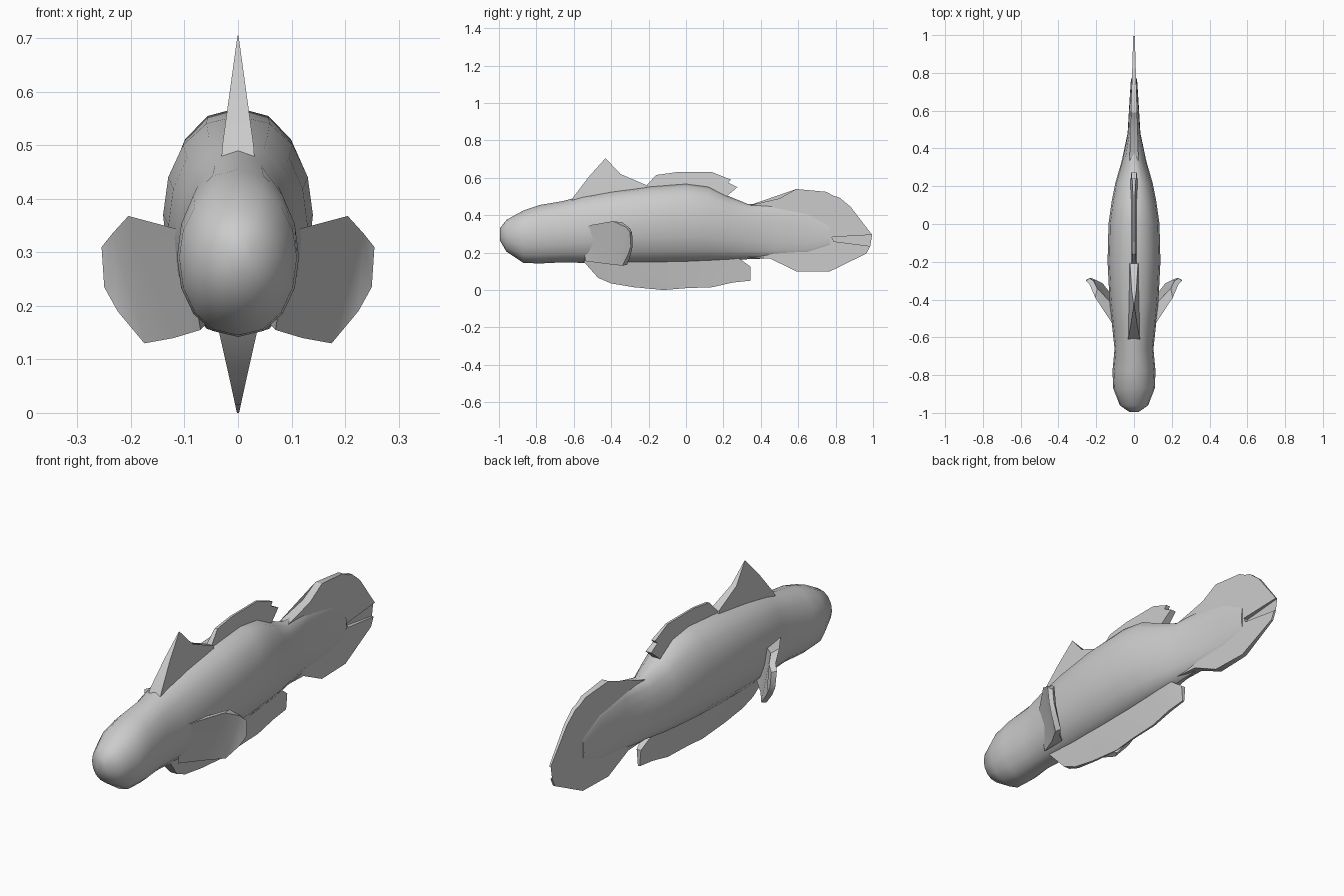
import bpy, bmesh, math


def finish(name, bm, angle=40):
    bmesh.ops.recalc_face_normals(bm, faces=bm.faces)
    mesh = bpy.data.meshes.new(name)
    bm.to_mesh(mesh)
    bm.free()
    ob = bpy.data.objects.new(name, mesh)
    bpy.context.collection.objects.link(ob)
    bpy.ops.object.select_all(action='DESELECT')
    ob.select_set(True)
    bpy.context.view_layer.objects.active = ob
    bpy.ops.object.shade_smooth_by_angle(angle=math.radians(angle))
    return ob


def sheet(name, front, back):
    """Closed solid between two matching outlines."""
    bm = bmesh.new()
    a = [bm.verts.new(p) for p in front]
    b = [bm.verts.new(p) for p in back]
    n = len(a)
    caps = [bm.faces.new(a), bm.faces.new(b[::-1])]
    for i in range(n):
        j = (i + 1) % n
        bm.faces.new((a[j], a[i], b[i], b[j]))
    bmesh.ops.triangulate(bm, faces=caps)
    return finish(name, bm, 30)


def fin(name, outline, thick):
    """Upright centre fin; thick(y, z) gives the half thickness."""
    return sheet(name, [(thick(y, z), y, z) for y, z in outline],
                 [(-thick(y, z), y, z) for y, z in outline])


def lerp(v, v0, v1, t0, t1):
    f = max(0, min(1, (v - v0) / (v1 - v0)))
    return t0 + (t1 - t0) * f


# Body: lofted rings of (y, half width, bottom z, widest z, top z)
sections = [
    (-0.995, 0.025, 0.265, 0.30, 0.33), (-0.96, 0.075, 0.205, 0.29, 0.375),
    (-0.87, 0.110, 0.145, 0.29, 0.425), (-0.78, 0.114, 0.142, 0.29, 0.455),
    (-0.66, 0.103, 0.148, 0.30, 0.475), (-0.55, 0.115, 0.145, 0.32, 0.505),
    (-0.40, 0.130, 0.140, 0.35, 0.530), (-0.20, 0.140, 0.140, 0.37, 0.555),
    (0.00, 0.135, 0.145, 0.37, 0.570), (0.12, 0.118, 0.150, 0.36, 0.555),
    (0.22, 0.098, 0.155, 0.34, 0.505), (0.33, 0.066, 0.165, 0.32, 0.460),
    (0.48, 0.034, 0.170, 0.31, 0.465), (0.65, 0.024, 0.18, 0.30, 0.43),
    (0.77, 0.016, 0.23, 0.28, 0.36)]
SIDES = 16
bm = bmesh.new()
rings = []
for y, w, zb, zm, zt in sections:
    ring = []
    for k in range(SIDES):
        t = 2 * math.pi * k / SIDES
        c, s = math.cos(t), math.sin(t)
        x = w * math.copysign(abs(c) ** 0.9, c)
        ring.append(bm.verts.new((x, y, zm + s * ((zt - zm) if s > 0 else (zm - zb)))))
    rings.append(ring)
for r, q in zip(rings, rings[1:]):
    for k in range(SIDES):
        j = (k + 1) % SIDES
        bm.faces.new((r[k], r[j], q[j], q[k]))
bm.faces.new(rings[0])
bm.faces.new(rings[-1])
finish("body", bm)

# Forked tail
fin("tail_fin",
    [(0.33, 0.45), (0.5, 0.49), (0.59, 0.54), (0.75, 0.525), (0.79, 0.503),
     (0.82, 0.495), (0.88, 0.445), (0.995, 0.295), (0.78, 0.283), (0.79, 0.26),
     (0.985, 0.235), (0.965, 0.195), (0.77, 0.10), (0.59, 0.10),
     (0.45, 0.168), (0.33, 0.175)],
    lambda y, z: lerp(y, 0.33, 1.0, 0.024, 0.004))

# Front and rear dorsal fins
fin("front_dorsal_fin",
    [(-0.62, 0.46), (-0.60, 0.50), (-0.52, 0.605), (-0.43, 0.705), (-0.35, 0.62),
     (-0.21, 0.56), (-0.2, 0.50)],
    lambda y, z: lerp(z, 0.48, 0.705, 0.032, 0.001))
fin("rear_dorsal_fin",
    [(-0.23, 0.50), (-0.21, 0.56), (-0.16, 0.615), (-0.05, 0.63), (0.14, 0.63),
     (0.24, 0.59), (0.225, 0.575), (0.275, 0.55), (0.21, 0.495)],
    lambda y, z: lerp(z, 0.5, 0.63, 0.02, 0.005))

# Long belly fin
fin("belly_fin",
    [(-0.4, 0.2), (-0.55, 0.155), (-0.47, 0.065), (-0.4, 0.035), (-0.28, 0.015),
     (-0.12, 0.0), (0.0, 0.01), (0.14, 0.015), (0.25, 0.04), (0.345, 0.05),
     (0.345, 0.125), (0.29, 0.165), (0.2, 0.2)],
    lambda y, z: (lerp(z, 0.0, 0.06, 0.002, 0.015) if z < 0.06
                  else lerp(z, 0.06, 0.18, 0.015, 0.042)) * lerp(y, 0.1, 0.35, 1, 0.35))

# Side fins, thick at the root and thin at the rim
outer = [(0.10, -0.55, 0.34), (0.205, -0.39, 0.368), (0.235, -0.32, 0.335),
         (0.255, -0.30, 0.31), (0.25, -0.295, 0.235), (0.225, -0.31, 0.19),
         (0.175, -0.34, 0.13), (0.12, -0.43, 0.14), (0.07, -0.54, 0.155)]
inner = [(0.11, -0.43, 0.335), (0.195, -0.34, 0.362), (0.215, -0.30, 0.33),
         (0.235, -0.288, 0.305), (0.23, -0.285, 0.235), (0.205, -0.295, 0.19),
         (0.165, -0.315, 0.135), (0.115, -0.38, 0.145), (0.06, -0.43, 0.165)]
for name, s in (("right_side_fin", 1), ("left_side_fin", -1)):
    sheet(name, [(s * x, y, z) for x, y, z in outer],
          [(s * x, y, z) for x, y, z in inner])
